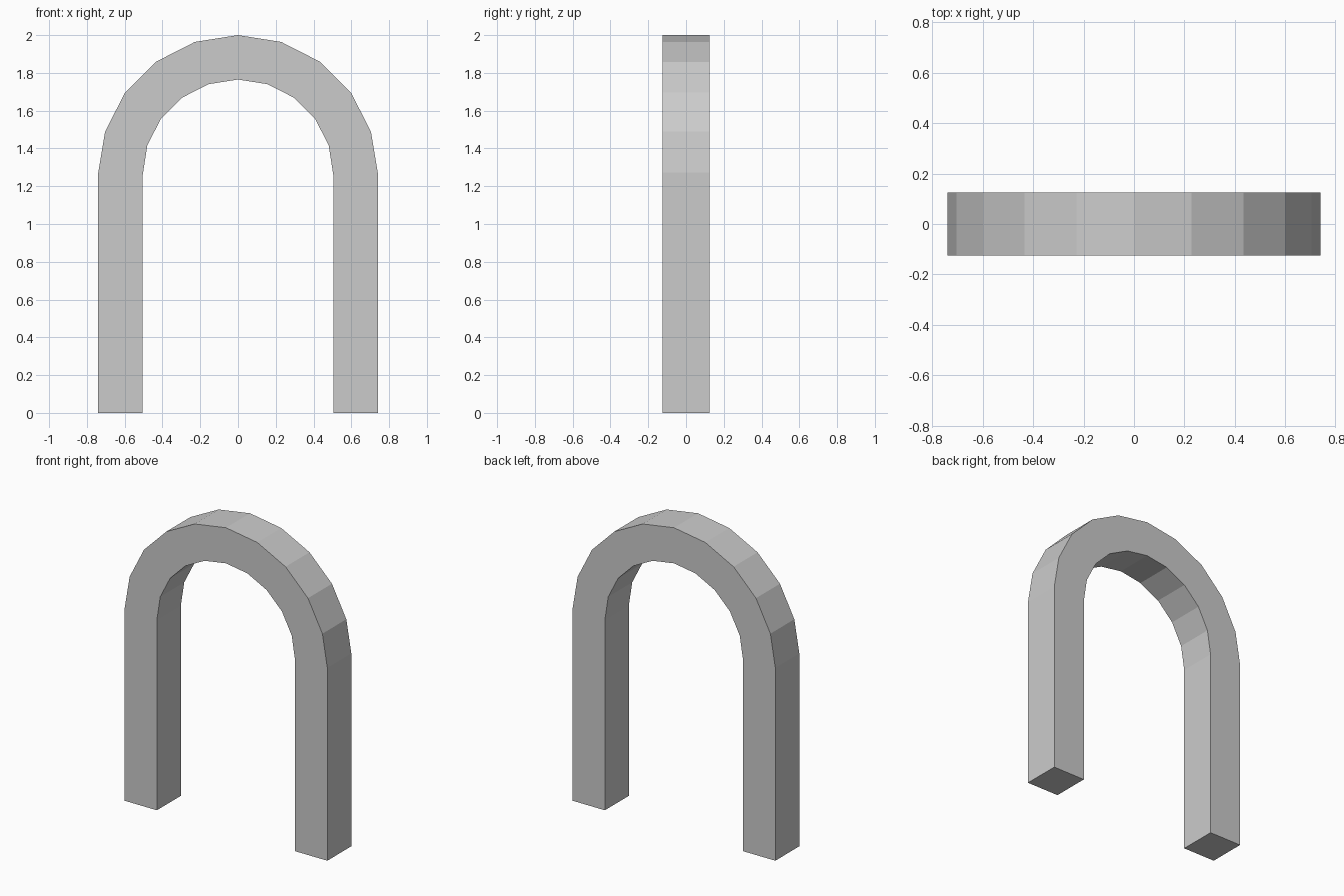
import bpy, bmesh
from math import sin, cos, pi

if "Cube" in bpy.data.objects:
    bpy.data.objects.remove(bpy.data.objects["Cube"])

HALF_DEPTH = 0.125
R_OUT, R_IN = 0.74, 0.505
CENTRE_Z = 1.26
STEPS = 10

# Pairs of (outer, inner) points: left foot, arc, right foot
pairs = [((-R_OUT, 0), (-R_IN, 0))]
for i in range(STEPS + 1):
    a = pi - pi * i / STEPS
    # mitred joint where the arc meets each leg
    tilt = 0.013 if i in (0, STEPS) else 0
    pairs.append(((R_OUT * cos(a), CENTRE_Z + R_OUT * sin(a) + tilt),
                  (R_IN * cos(a), CENTRE_Z + R_IN * sin(a) - tilt / 4)))
pairs.append(((R_OUT, 0), (R_IN, 0)))

# Rectangular cross-section rings swept along the arch
bm = bmesh.new()
rings = []
for (ox, oz), (ix, iz) in pairs:
    rings.append([bm.verts.new(co) for co in (
        (ox, -HALF_DEPTH, oz), (ox, HALF_DEPTH, oz),
        (ix, HALF_DEPTH, iz), (ix, -HALF_DEPTH, iz))])
for a, b in zip(rings, rings[1:]):
    for k in range(4):
        n = (k + 1) % 4
        bm.faces.new((a[k], a[n], b[n], b[k]))

# Undersides of the feet
bm.faces.new(rings[0])
bm.faces.new(rings[-1])
bmesh.ops.recalc_face_normals(bm, faces=bm.faces[:])

mesh = bpy.data.meshes.new("arch")
bm.to_mesh(mesh)
bm.free()
bpy.context.collection.objects.link(bpy.data.objects.new("arch", mesh))
